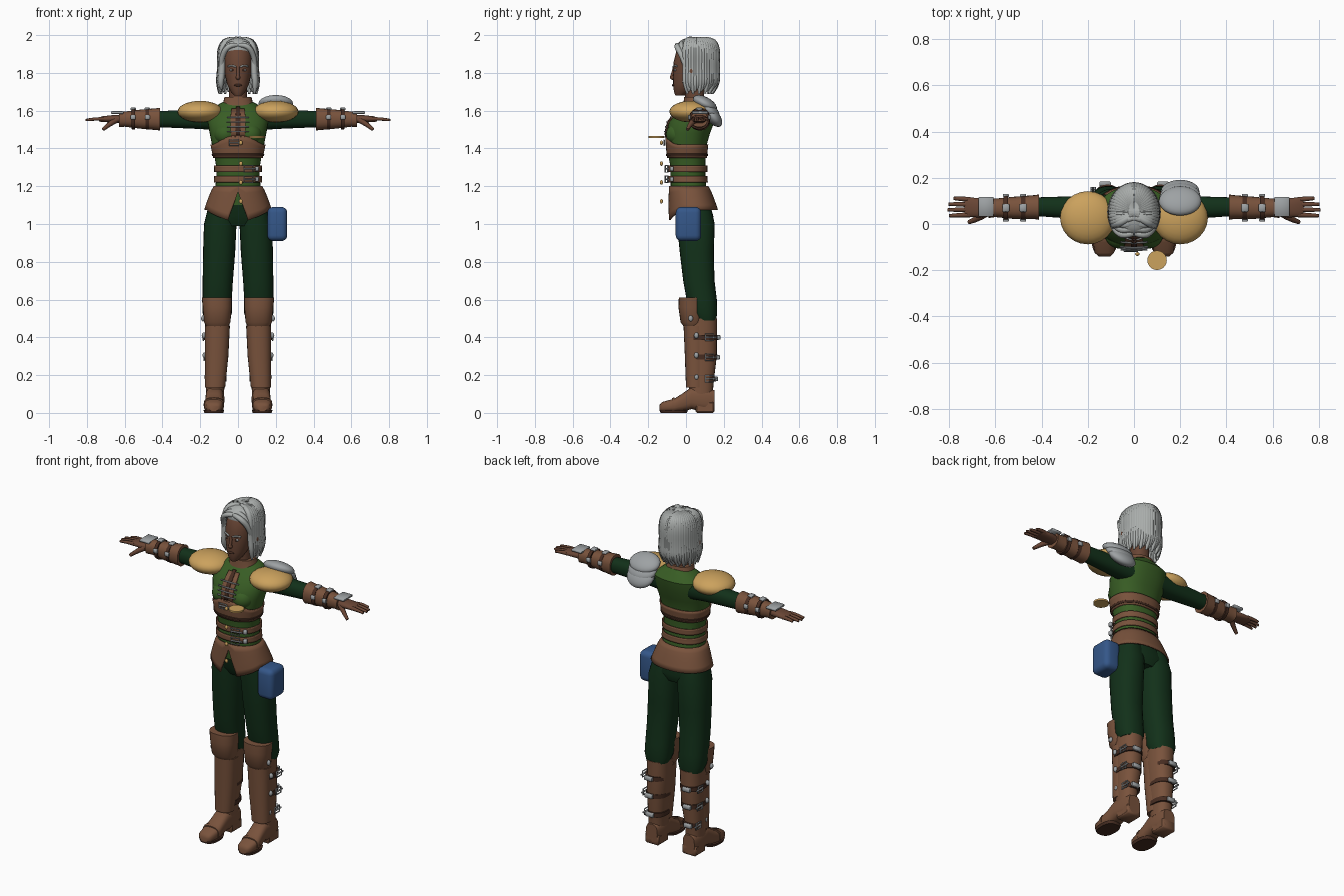
import bpy, bmesh
from math import sin, cos, pi, radians
from mathutils import Vector

if "Cube" in bpy.data.objects:
    bpy.data.objects.remove(bpy.data.objects["Cube"], do_unlink=True)


def material(name, r, g, b):
    m = bpy.data.materials.new(name)
    m.use_nodes = True
    m.diffuse_color = (r, g, b, 1)
    node = next(n for n in m.node_tree.nodes if n.type == 'BSDF_PRINCIPLED')
    node.inputs["Base Color"].default_value = (r, g, b, 1)
    node.inputs["Roughness"].default_value = 0.8
    return m


SKIN = material("brown skin", .14, .06, .035)
LEATHER = material("leather", .19, .085, .045)
DARK = material("dark leather", .06, .025, .015)
GREEN = material("vest green", .04, .11, .018)
CLOTH = material("dark green cloth", .006, .03, .01)
HAIR = material("grey hair", .4, .42, .41)
STEEL = material("steel", .34, .36, .37)
GOLD = material("gold", .6, .36, .11)
BLUE = material("blue", .035, .095, .25)


def activate(ob):
    bpy.ops.object.select_all(action='DESELECT')
    ob.select_set(True)
    bpy.context.view_layer.objects.active = ob


def finish(name, bm, mat, solid=0):
    bmesh.ops.remove_doubles(bm, verts=bm.verts, dist=1e-5)
    bmesh.ops.recalc_face_normals(bm, faces=bm.faces)
    me = bpy.data.meshes.new(name)
    bm.to_mesh(me)
    bm.free()
    me.materials.append(mat)
    ob = bpy.data.objects.new(name, me)
    bpy.context.collection.objects.link(ob)
    if solid:
        mod = ob.modifiers.new("thickness", 'SOLIDIFY')
        mod.thickness, mod.offset = solid, 0
    activate(ob)
    bpy.ops.object.shade_smooth_by_angle(angle=radians(45))
    return ob


def power(v, e):
    return (1 if v >= 0 else -1) * abs(v) ** (2 / e)


def grid(rows, bm):
    rows = [[bm.verts.new(p) for p in row] for row in rows]
    for a, b in zip(rows, rows[1:]):
        for i in range(len(a) - 1):
            bm.faces.new((a[i], a[i + 1], b[i + 1], b[i]))
    return rows


def loft(name, rings, mat, axis='z', n=24, e=2.3):
    """Skin over rings of (position, centre u, centre v, radius u, radius v)."""
    bm = bmesh.new()
    loops = []
    for t, u, v, ru, rv in rings:
        loop = []
        for k in range(n):
            a = 2 * pi * k / n
            p, q = u + ru * power(sin(a), e), v - rv * power(cos(a), e)
            loop.append({'z': (p, q, t), 'x': (t, p, q), 'y': (p, t, q)}[axis])
        loops.append(loop + loop[:1])
    rows = grid(loops, bm)
    bm.faces.new(rows[0][:-1])
    bm.faces.new(rows[-1][:-1])
    return finish(name, bm, mat)


def ball(name, centre, radii, mat, tilt=0):
    bm = bmesh.new()
    bmesh.ops.create_uvsphere(bm, u_segments=24, v_segments=14, radius=1)
    bmesh.ops.scale(bm, vec=radii, verts=bm.verts)
    ob = finish(name, bm, mat)
    ob.location, ob.rotation_euler.x = centre, tilt
    return ob


def box(name, centre, size, mat, bevel=.003, segments=1):
    bm = bmesh.new()
    bmesh.ops.create_cube(bm, size=1)
    bmesh.ops.scale(bm, vec=size, verts=bm.verts)
    bmesh.ops.bevel(bm, geom=bm.edges[:], offset=bevel, segments=segments, profile=.5, affect='EDGES')
    ob = finish(name, bm, mat)
    ob.location = centre
    return ob


def tubes(name, paths, radius, mat, taper=(1,), cyclic=False, smooth=True):
    cu = bpy.data.curves.new(name, 'CURVE')
    cu.dimensions, cu.bevel_depth, cu.bevel_resolution = '3D', radius, 1
    cu.use_fill_caps, cu.resolution_u = True, 4
    for path in paths:
        sp = cu.splines.new('NURBS' if smooth else 'POLY')
        sp.points.add(len(path) - 1)
        for i, (pt, p) in enumerate(zip(sp.points, path)):
            pt.co = (*p, 1)
            pt.radius = taper[min(i, len(taper) - 1)]
        sp.use_cyclic_u = cyclic
        if smooth:
            sp.use_endpoint_u, sp.order_u = True, 3
    cu.materials.append(mat)
    ob = bpy.data.objects.new(name, cu)
    bpy.context.collection.objects.link(ob)
    activate(ob)
    bpy.ops.object.convert(target='MESH')
    return ob


def buckle(name, c, across, up):
    """Rectangular frame with a tongue, spanned by two vectors."""
    c, a, u = Vector(c), Vector(across), Vector(up)
    tubes(name, [[c - a - u, c + a - u, c + a + u, c - a + u]], .004, STEEL, cyclic=True, smooth=False)
    tubes(name + "_tongue", [[c - a, c + a * 1.6]], .005, STEEL, smooth=False)


# Torso: height, centre x, centre y, half width, half depth
BODY = [(1.10, 0, .03, .135, .10), (1.18, 0, .015, .122, .095), (1.24, 0, .01, .115, .092),
        (1.30, 0, .01, .115, .092), (1.36, 0, .005, .125, .098), (1.42, 0, .005, .138, .105),
        (1.48, 0, .012, .15, .115), (1.54, 0, .03, .16, .12), (1.60, 0, .06, .148, .10),
        (1.635, 0, .062, .10, .07), (1.655, 0, .06, .06, .055)]
loft("vest", BODY, GREEN, n=36, e=2.3)


def on_body(z, a, off):
    for lo, hi in zip(BODY, BODY[1:]):
        if z <= hi[0]:
            break
    f = (z - lo[0]) / (hi[0] - lo[0])
    cy, rx, ry = (lo[i] + f * (hi[i] - lo[i]) for i in (2, 3, 4))
    return ((rx + off) * power(sin(a), 2.3), cy - (ry + off) * power(cos(a), 2.3), z)


def band(name, z0, z1, mat, half=pi, off=.005, arch=0):
    """Patch that hugs the torso, centred on the front."""
    bm = bmesh.new()
    angles = [half * (k / 24 - 1) for k in range(49)]
    grid([[on_body(z0 + (z1 - z0) * r / 4 + arch * r / 4 * max(0, cos(a)) ** 4, a, off)
           for a in angles] for r in range(5)], bm)
    return finish(name, bm, mat, .006)


band("bodice", 1.35, 1.42, LEATHER, arch=.05)
band("bodice_trim", 1.36, 1.372, DARK, off=.009)
for i, z in enumerate((1.275, 1.22)):
    band(f"belt_{i}", z, z + .034, LEATHER, off=.008)
    buckle(f"belt_buckle_{i}", (.055, -.103, z + .017), (.024, .006, 0), (0, 0, .018))
    box(f"belt_tip_{i}", (.1, -.075, z + .017), (.02, .02, .024), STEEL)
buckle("bodice_buckle", (-.02, -.116, 1.43), (.024, 0, 0), (0, 0, .014))
band("chest_panel", 1.46, 1.61, LEATHER, half=.2)
band("chest_opening", 1.47, 1.62, DARK, half=.05, off=.009)
tubes("laces", [[on_body(z, -.3, .014), on_body(z, 0, .016), on_body(z, .3, .014)]
                for z in (1.49, 1.515, 1.54, 1.565)], .004, STEEL)
for i, z in enumerate((1.12, 1.22, 1.32, 1.43)):
    ball(f"stud_{i}", (.015, -.13, z), (.01, .008, .012), GOLD)
loft("chest_disc", [(1.456, .1, -.157, .042, .042), (1.466, .1, -.157, .042, .042)], GOLD, e=2)

# Skirt with a split front
bm = bmesh.new()
angles = [radians(5 * k) for k in range(-36, 37)]


def hem(a):
    d = abs(a)
    if d < .26:
        return 1.17 - .15 * d / .26
    return min(1.075, 1.02 + .06 * (d - .26))


rows = []
for r in range(6):
    row = []
    for a in angles:
        z = 1.2 + (hem(a) - 1.2) * r / 5
        f = min(1, (1.2 - z) / .14) ** .8
        row.append(((.124 + .056 * f) * power(sin(a), 2.2),
                    .014 + .026 * f - (.1 + .03 * f) * power(cos(a), 2.2), z))
    rows.append(row)
grid(rows, bm)
finish("skirt", bm, LEATHER, .008)
loft("trouser_hips", [(.99, 0, .05, .13, .075), (1.04, 0, .045, .165, .1), (1.18, 0, .015, .118, .09)], CLOTH)

# Neck, collar and head
loft("collar", [(1.60, 0, .055, .10, .075), (1.635, 0, .052, .08, .066), (1.672, 0, .05, .072, .06)], LEATHER)
loft("neck", [(1.62, 0, .05, .052, .05), (1.68, 0, .045, .048, .05), (1.76, 0, .045, .048, .055)], SKIN)
loft("head", [(1.68, 0, -.032, .02, .024), (1.70, 0, -.022, .038, .042), (1.74, 0, 0, .058, .068),
              (1.80, 0, .02, .072, .088), (1.86, 0, .035, .078, .1), (1.92, 0, .045, .075, .095),
              (1.96, 0, .05, .055, .07), (1.98, 0, .05, .02, .03)], SKIN, e=2.1)
ball("nose", (0, -.07, 1.775), (.012, .015, .012), SKIN)
tubes("nose_bridge", [[(0, -.062, 1.83), (0, -.068, 1.80), (0, -.077, 1.778)]], .009, SKIN)
ball("lips", (0, -.066, 1.735), (.02, .008, .007), DARK)
for s in (-1, 1):
    ball("eye", (s * .03, -.056, 1.815), (.014, .008, .007), STEEL)
    ball("iris", (s * .03, -.062, 1.815), (.006, .004, .006), DARK)
    tubes("eyebrow", [[(s * .012, -.067, 1.832), (s * .03, -.064, 1.842), (s * .053, -.048, 1.835)]], .005, HAIR)
    ball("ear", (s * .098, .03, 1.805), (.014, .018, .034), SKIN)

# Hair: crown locks around the head and swept locks over the forehead
locks = []
for k in range(36):
    a = radians(62 + k * 236 / 35)
    reach = ((.0, .02, 1.975), (.058, .085, 1.982), (.098, .118, 1.93), (.094, .112, 1.82),
             (.106, .12, 1.74), (.098, .09, 1.69 + .012 * (k % 3)))
    locks.append([(sin(a) * rx, .05 - cos(a) * ry, z) for rx, ry, z in reach])
tubes("hair_locks", locks, .018, HAIR, taper=(.8, 1, 1, 1, .9, .35))
ball("hair_crown", (0, .055, 1.915), (.09, .108, .07), HAIR, tilt=-.25)
tubes("forehead_locks", [[(s * .004, -.04 + .022 * i, 1.948 + .011 * i), (s * .05, -.055 + .022 * i, 1.95 + .01 * i),
                          (s * .085, -.02 + .018 * i, 1.89), (s * .09, .005 + .012 * i, 1.81),
                          (s * .1, .02 + .01 * i, 1.71)]
                         for s in (-1, 1) for i in range(4)], .016, HAIR, taper=(.8, 1, 1, .8, .3))

for s, side in ((1, "left"), (-1, "right")):
    # Arms
    ball(side + "_shoulder_pad", (s * .2, .027, 1.595), (.12, .115, .057), GOLD)
    ball(side + "_bust", (s * .066, -.04, 1.475), (.062, .066, .06), GREEN)
    loft(side + "_sleeve", [(s * .1, .07, 1.555, .06, .06), (s * .2, .07, 1.555, .052, .052),
                            (s * .43, .075, 1.555, .04, .042)], CLOTH, 'x')
    loft(side + "_bracer", [(s * .412, .073, 1.555, .055, .06), (s * .43, .073, 1.555, .052, .058),
                            (s * .52, .07, 1.555, .048, .05), (s * .6, .07, 1.555, .04, .04),
                            (s * .63, .07, 1.555, .044, .042)], LEATHER, 'x')
    for x in (.48, .555):
        loft(side + "_bracer_strap", [(s * (x - .01), .07, 1.555, .055, .055),
                                      (s * (x + .01), .07, 1.555, .053, .053)], DARK, 'x')
        box(side + "_bracer_buckle", (s * x, .07, 1.609), (.03, .035, .014), STEEL)
        for y in (.017, .124):
            box(side + "_bracer_stud", (s * x, y, 1.565), (.026, .014, .024), STEEL)
    box(side + "_hand_plate", (s * .64, .075, 1.59), (.065, .085, .014), STEEL)
    loft(side + "_palm", [(s * .61, .07, 1.555, .03, .024), (s * .66, .07, 1.557, .042, .02),
                          (s * .72, .073, 1.555, .042, .015), (s * .735, .073, 1.553, .036, .01)], SKIN, 'x')
    tubes(side + "_fingers", [[(s * .71, .04 + .022 * i, 1.556), (s * .76, .038 + .024 * i, 1.558),
                               (s * (.795 + (.005, .012, .008, -.015)[i]), .036 + .025 * i, 1.55)]
                              for i in range(4)], .01, SKIN, taper=(1.1, 1, .7))
    tubes(side + "_thumb", [[(s * .645, .045, 1.55), (s * .68, .02, 1.53), (s * .715, .008, 1.50)]], .013, SKIN,
          taper=(1.3, 1, .7))

    # Legs and boots
    loft(side + "_trouser_leg", [(.49, s * .11, .105, .065, .055), (.53, s * .11, .095, .078, .07),
                                 (.6, s * .11, .083, .077, .08), (.7, s * .107, .068, .08, .083),
                                 (.85, s * .1, .057, .085, .09), (1.0, s * .094, .052, .086, .1),
                                 (1.1, s * .085, .04, .07, .09)], CLOTH)
    loft(side + "_boot_shaft", [(.1, s * .122, .08, .048, .062), (.16, s * .121, .08, .05, .066),
                                (.3, s * .113, .083, .06, .08), (.42, s * .109, .08, .064, .084),
                                (.5, s * .109, .085, .066, .08)], LEATHER)
    loft(side + "_knee_guard", [(.455, s * .109, .035, .055, .045), (.48, s * .11, .033, .07, .062),
                                (.56, s * .11, .03, .077, .07), (.612, s * .112, .028, .08, .066)], LEATHER)
    loft(side + "_shin_guard", [(.135, s * .121, .05, .053, .05), (.3, s * .113, .05, .062, .056),
                                (.46, s * .109, .05, .066, .063)], LEATHER)
    for i, (z, r) in enumerate(((.18, .053), (.295, .062), (.4, .066))):
        loft(f"{side}_boot_strap_{i}", [(z - .013, s * .115, .085, r, r + .02), (z + .013, s * .115, .085, r, r + .02)], DARK)
        buckle(f"{side}_boot_buckle_{i}", (s * (.117 + r), .125, z), (0, .022, 0), (0, 0, .017))
        box(f"{side}_boot_clasp_{i}", (s * .125, .088 + r + .02, z), (.05, .018, .024), STEEL)
        ball(f"{side}_boot_stud_{i}", (s * (.114 + r), .055, z + .01), (.012, .012, .016), STEEL)
    ball(side + "_knee_stud", (s * .185, .025, .5), (.01, .012, .016), STEEL)
    loft(side + "_foot", [(-.14, s * .128, .026, .025, .016), (-.125, s * .128, .032, .042, .026),
                          (-.06, s * .128, .04, .052, .036), (-.02, s * .126, .055, .048, .047),
                          (.03, s * .124, .078, .047, .058), (.1, s * .122, .07, .05, .065),
                          (.15, s * .122, .065, .038, .055)], LEATHER, 'y', e=2.8)
    loft(side + "_sole", [(0, s * .128, -.065, .05, .07), (.016, s * .128, -.065, .055, .075)], DARK, e=2.6)
    loft(side + "_toe_seam", [(-.075, s * .128, .04, .052, .038), (-.06, s * .128, .043, .054, .04)], LEATHER, 'y', e=2.8)
    box(side + "_heel", (s * .122, .1, .03), (.09, .1, .06), LEATHER, .008)

# Layered steel plates behind the left shoulder
for i in range(3):
    ball(f"shoulder_plate_{i}", (.2, .1 + .02 * i, 1.637 - .032 * i), (.092 - .004 * i, .07, .035), STEEL, tilt=-.5 - .2 * i)

# Hip pouch
box("hip_pouch", (.208, .013, 1.0), (.105, .135, .18), BLUE, .03, 4)
